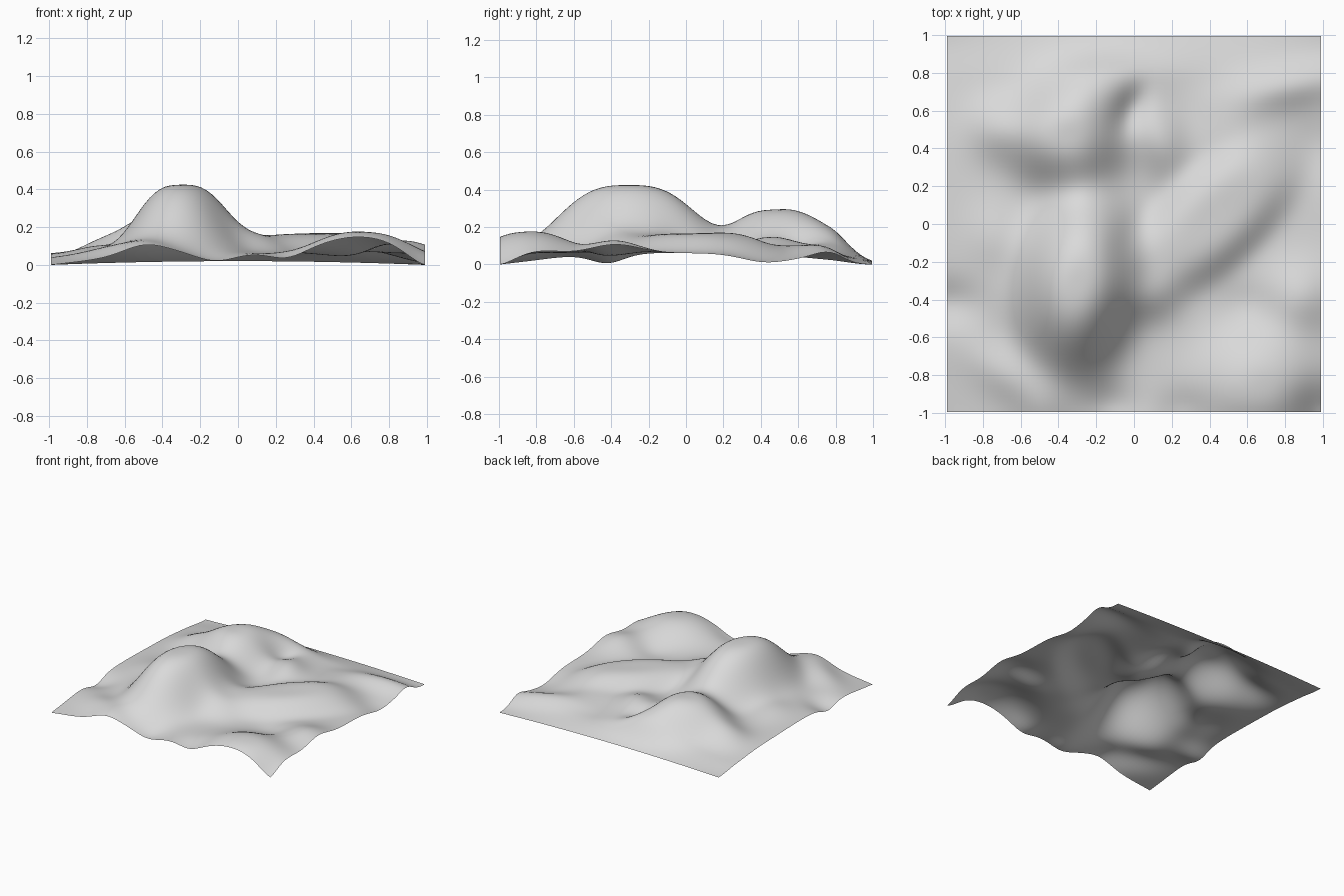
import bpy, bmesh, math

cube = bpy.data.objects.get("Cube")
if cube:
    bpy.data.objects.remove(cube, do_unlink=True)

HALF_X, HALF_Y, CELLS = 0.99, 0.995, 72


def mound(x, y, height, rx, ry, turn=0, power=2):
    """Return a height function for one elliptical rise (or dip, if negative)."""
    cos_t, sin_t = math.cos(math.radians(turn)), math.sin(math.radians(turn))

    def rise(px, py):
        dx, dy = px - x, py - y
        along = (dx * cos_t + dy * sin_t) / rx
        across = (dy * cos_t - dx * sin_t) / ry
        return height * math.exp(-math.hypot(along, across) ** power)
    return rise


features = [
    # main dome and second hill with its northern spur
    mound(-.3, -.31, .365, .285, .45, turn=-9, power=3),
    mound(-.36, .47, .23, .30, .26, power=2.7),
    mound(-.17, .76, .11, .28, .17),
    # gully and knoll beside the second hill
    mound(-.01, .62, -.045, .08, .13, turn=-25),
    mound(.14, .45, .08, .14, .2, turn=15),
    # long plateau with a tip toward the dome, and its back slope
    mound(.42, .03, .105, .52, .235, turn=42, power=4),
    mound(.1, -.4, .05, .15, .13),
    mound(.54, .5, .045, .28, .2, turn=50),
    # front corner hill, side bump and the valley before it
    mound(.69, -.86, .135, .33, .28, power=2.6),
    mound(1, -1, -.045, .15, .15),
    mound(.89, -.39, .075, .2, .19),
    mound(.6, -.43, -.02, .15, .12),
    # front edge ridges and dips
    mound(-.5, -1, .03, .15, .15),
    mound(-.64, -.83, .055, .28, .13, turn=-35),
    mound(-.12, -.98, -.04, .14, .13),
    mound(.26, -1, -.03, .12, .12),
    # shoulders and dip on the -x side
    mound(-.74, -.08, .04, .16, .2),
    mound(-.77, -.4, .02, .15, .15),
    mound(-.75, .51, .055, .15, .16),
    mound(-1, -.42, -.045, .2, .12),
    # back ridge and the valley before it
    mound(.85, .74, .05, .33, .11, turn=10),
    mound(1, .42, -.04, .25, .17),
]


def ground_height(x, y):
    """Low base that sinks at the corners, plus all features, fading at the back."""
    z = .06 * (1 - (x * y) ** 2) + sum(f(x, y) for f in features)
    fade = math.sin(max(0, min(1, (1 - y) / .22)) * math.pi / 2)
    return max(0, z * fade + .02 * (1 - fade) * (1 - x * x))


# terrain sheet
mesh = bpy.data.meshes.new("terrain")
bm = bmesh.new()
bmesh.ops.create_grid(bm, x_segments=CELLS, y_segments=CELLS, size=1)
for v in bm.verts:
    v.co.z = ground_height(v.co.x, v.co.y)
    v.co.x *= HALF_X
    v.co.y *= HALF_Y
lowest = min(v.co.z for v in bm.verts)
for v in bm.verts:
    v.co.z -= lowest
for face in bm.faces:
    face.smooth = True
bm.to_mesh(mesh)
bm.free()

terrain = bpy.data.objects.new("terrain", mesh)
bpy.context.collection.objects.link(terrain)

# light grey ground colour
grey = bpy.data.materials.new("light_grey")
grey.use_nodes = True
colour = (.7, .7, .7, 1)
grey.diffuse_color = colour
grey.node_tree.nodes["Principled BSDF"].inputs["Base Color"].default_value = colour
mesh.materials.append(grey)
